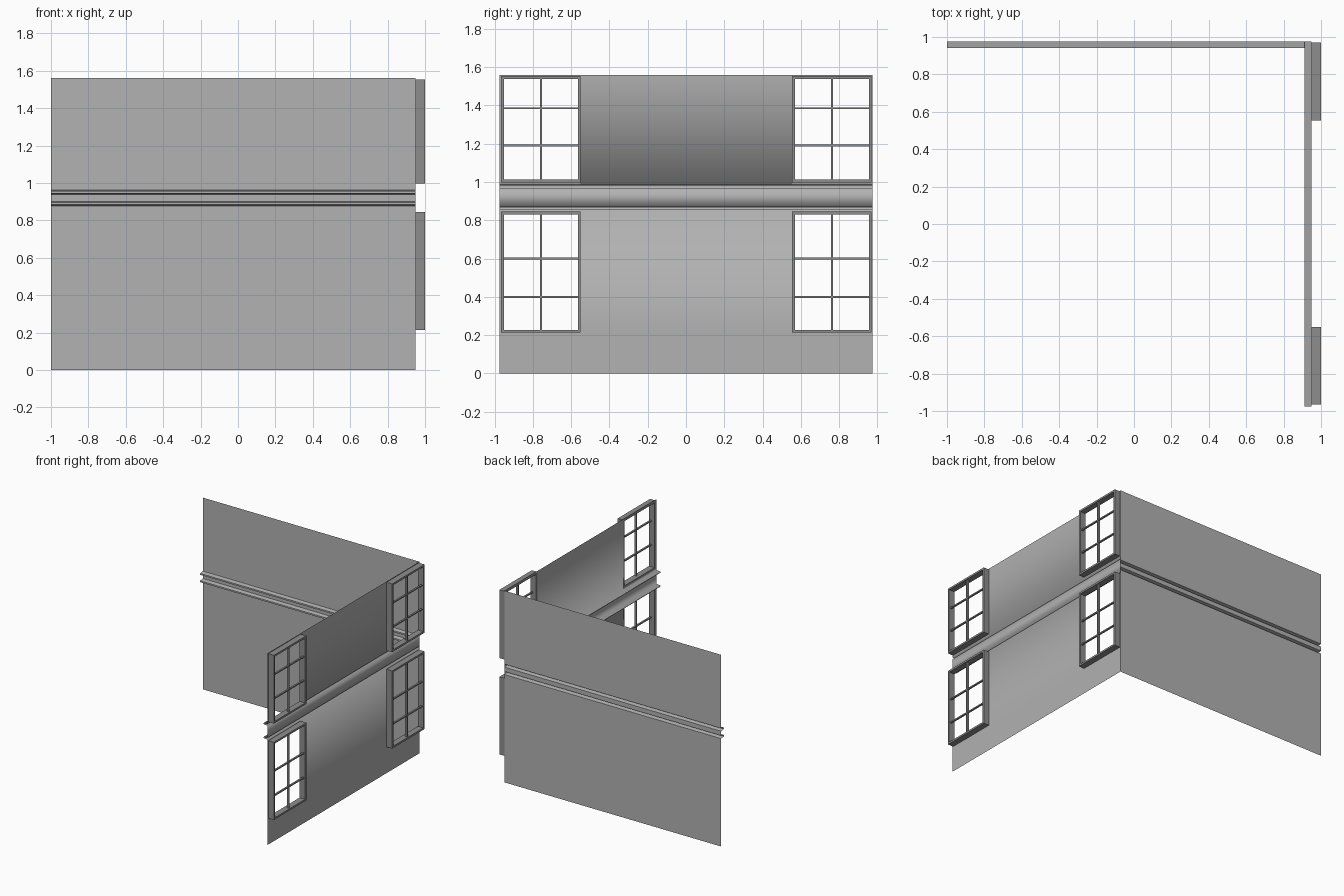
import bpy, bmesh

if "Cube" in bpy.data.objects:
    bpy.data.objects.remove(bpy.data.objects["Cube"])

XL, XR, YB, YF, H = -1.0, 0.95, 0.975, -0.975, 1.56
LO, HI = 0.856, 0.985
WIN_Y = [(-0.966, -0.55), (0.554, 0.97)]
WIN_Z = [(0.213, 0.845), (0.997, 1.553)]
BAR_Z = [(0.40, 0.60), (1.19, 1.385)]


def material(name, v):
    m = bpy.data.materials.new(name)
    m.diffuse_color = (v, v, v, 1)
    m.use_nodes = True
    m.node_tree.nodes["Principled BSDF"].inputs["Base Color"].default_value = m.diffuse_color
    return m


WALL = material("wall_grey", 0.445)
FRAME_MAT = material("window_grey", 0.27)


def finish(name, bm, mat, smooth=False):
    bmesh.ops.remove_doubles(bm, verts=bm.verts, dist=1e-5)
    for f in bm.faces:
        f.smooth = smooth
    me = bpy.data.meshes.new(name)
    bm.to_mesh(me)
    bm.free()
    me.materials.append(mat)
    ob = bpy.data.objects.new(name, me)
    bpy.context.collection.objects.link(ob)
    return ob


def quad(bm, pts):
    bm.faces.new([bm.verts.new(p) for p in pts])


def strip(bm, profile, us, place):
    """Extrude a (depth, height) profile along the stations us."""
    for (d0, z0), (d1, z1) in zip(profile, profile[1:]):
        for a, b in zip(us, us[1:]):
            quad(bm, [place(a, d0, z0), place(b, d0, z0),
                      place(b, d1, z1), place(a, d1, z1)])


def ridge(z0, z1, d):
    """Thin inward fin between heights z0 and z1."""
    t = (z1 - z0) * 0.25
    return [(0, z0), (d, z0 + t), (d, z1 - t), (0, z1)]


def add_box(bm, lo, hi):
    for v in bmesh.ops.create_cube(bm, size=1)['verts']:
        for i in range(3):
            v.co[i] = lo[i] if v.co[i] < 0 else hi[i]


# Back wall: flat sheet with two thin ridges on the inner side
bm = bmesh.new()
strip(bm, [(0, 0)] + ridge(0.878, 0.902, 0.033) + ridge(0.938, 0.962, 0.033) + [(0, H)],
      [XR, XL], lambda u, d, z: (u, YB - d, z))
finish("back_wall", bm, WALL)


# Right wall: softly shaded sheet with ridges and four window openings
def on_right(u, d, z):
    return (XR - d, u, z)


bm = bmesh.new()
(fa, fb), (ra, rb) = WIN_Y
(l0, l1), (u0, u1) = WIN_Z
strip(bm, ridge(LO, 0.872, 0.038) + ridge(0.969, HI, 0.038),
      [YF, fb, ra, YB], on_right)
strip(bm, [(0, 0), (0, l0)], [YF, fb, ra, YB], on_right)
strip(bm, [(0, l0), (0, LO)], [fb, ra], on_right)
strip(bm, [(0, HI), (0, H)], [fb, ra], on_right)
for a, b, edge in ((YF, fb, (YF, fa)), (ra, YB, (rb, YB))):
    strip(bm, [(0, l1), (0, LO)], [a, b], on_right)      # above lower window
    strip(bm, [(0, HI), (0, u0)], [a, b], on_right)      # sill of upper window
    strip(bm, [(0, u1), (0, H)], [a, b], on_right)       # above upper window
    strip(bm, [(0, l0), (0, l1)], edge, on_right)        # slim end strips
    strip(bm, [(0, u0), (0, u1)], edge, on_right)
finish("right_wall", bm, WALL, True)

# Windows: deep outer frame with thin glazing bars near the front
FRAME, BAR = 0.015, 0.005
for row, (z0, z1), bars in zip(("lower", "upper"), WIN_Z, BAR_Z):
    for side, (y0, y1) in zip(("front", "rear"), WIN_Y):
        # frame ring swept round the opening
        bm = bmesh.new()
        loops = []
        for x, inset in ((XR, 0), (1, 0), (1, FRAME), (XR, FRAME)):
            a, b, c, d = y0 + inset, y1 - inset, z0 + inset, z1 - inset
            loops.append([bm.verts.new((x, y, z)) for y, z in
                          ((a, c), (b, c), (b, d), (a, d))])
        for k in range(4):
            p, q = loops[k], loops[(k + 1) % 4]
            for i in range(4):
                j = (i + 1) % 4
                bm.faces.new((p[i], p[j], q[j], q[i]))
        bmesh.ops.recalc_face_normals(bm, faces=bm.faces)
        finish(f"window_frame_{row}_{side}", bm, FRAME_MAT)
        # glazing bars: one upright, two cross bars
        bm = bmesh.new()
        ym = (y0 + y1) / 2
        add_box(bm, (0.975, ym - BAR, z0 + FRAME), (0.993, ym + BAR, z1 - FRAME))
        for zm in bars:
            add_box(bm, (0.977, y0 + FRAME, zm - BAR), (0.991, y1 - FRAME, zm + BAR))
        finish(f"glazing_bars_{row}_{side}", bm, FRAME_MAT)
